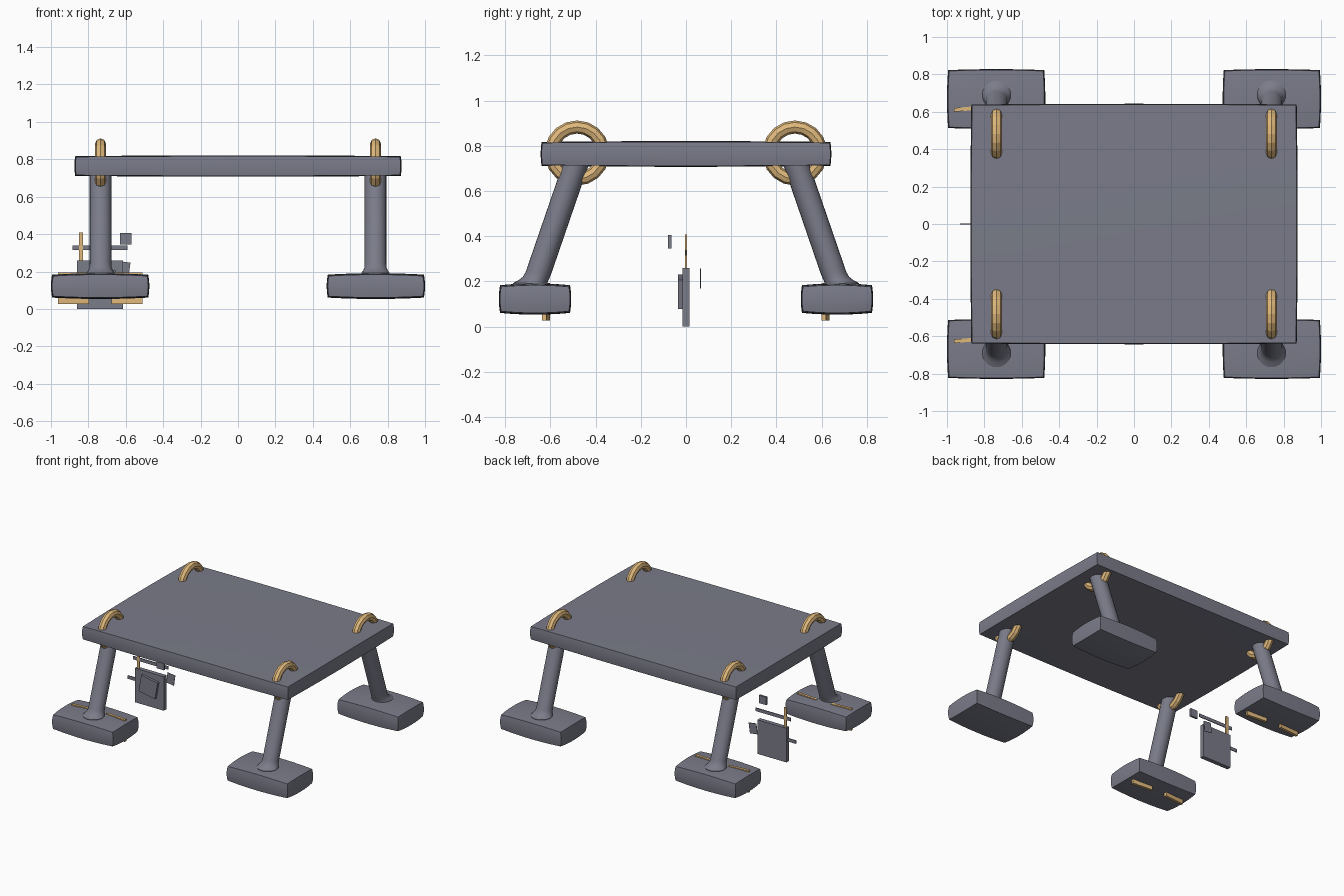
import bpy, bmesh, math
from mathutils import Matrix, Vector

if "Cube" in bpy.data.objects:
    bpy.data.objects.remove(bpy.data.objects["Cube"])


def material(name, rgb):
    m = bpy.data.materials.new(name)
    m.diffuse_color = (*rgb, 1)
    m.use_nodes = True
    m.node_tree.nodes["Principled BSDF"].inputs["Base Color"].default_value = m.diffuse_color
    return m


gold = material("gold", (0.74, 0.48, 0.20))
slate = material("slate", (0.195, 0.20, 0.25))


def finish(bm, name, mat=slate, smooth=False):
    bmesh.ops.recalc_face_normals(bm, faces=bm.faces)
    me = bpy.data.meshes.new(name)
    bm.to_mesh(me)
    bm.free()
    ob = bpy.data.objects.new(name, me)
    bpy.context.collection.objects.link(ob)
    me.materials.append(mat)
    if smooth:
        bpy.ops.object.select_all(action='DESELECT')
        ob.select_set(True)
        bpy.context.view_layer.objects.active = ob
        bpy.ops.object.shade_smooth_by_angle(angle=math.radians(35))
    return ob


def box(name, lo, hi, mat=slate, rot=None):
    lo, hi = Vector(lo), Vector(hi)
    bm = bmesh.new()
    bmesh.ops.create_cube(bm, size=1)
    m = Matrix.Translation((lo + hi) / 2)
    if rot:
        m = m @ Matrix.Rotation(math.radians(rot[1]), 4, rot[0])
    bm.transform(m @ Matrix.Diagonal((*(hi - lo), 1)))
    return finish(bm, name, mat)


def bulged_box(name, centre, half, bulge):
    """Box whose faces swell slightly towards the middle."""
    bm = bmesh.new()
    bmesh.ops.create_cube(bm, size=2)
    bmesh.ops.subdivide_edges(bm, edges=bm.edges[:], cuts=5, use_grid_fill=True)
    for v in bm.verts:
        p = v.co.copy()
        for i in range(3):
            b, c = p[(i + 1) % 3], p[(i + 2) % 3]
            swell = bulge[i] * (1 - (b * b + c * c) / 2)
            v.co[i] = centre[i] + p[i] * (half[i] - bulge[i] + swell)
    return finish(bm, name, smooth=True)


def leg(name, x, sy):
    # slanted column that flares out onto the foot: (z, y, radius)
    rings = [(0.74, 0.48, 0.058), (0.24, 0.652, 0.058), (0.22, 0.662, 0.060),
             (0.205, 0.675, 0.066), (0.192, 0.69, 0.076), (0.15, 0.69, 0.076)]
    n = 24
    bm = bmesh.new()
    loops = []
    for z, y, r in rings:
        loops.append([bm.verts.new((x + r * math.cos(a), sy * y + r * math.sin(a), z))
                      for a in (2 * math.pi * k / n for k in range(n))])
    for a, b in zip(loops, loops[1:]):
        for k in range(n):
            j = (k + 1) % n
            bm.faces.new((a[k], a[j], b[j], b[k]))
    bm.faces.new(loops[0])
    bm.faces.new(loops[-1])
    finish(bm, name, smooth=True)


def ring(name, x, y):
    # faceted ring standing in the y-z plane
    bpy.ops.mesh.primitive_torus_add(
        major_segments=18, minor_segments=8, major_radius=0.115, minor_radius=0.029,
        location=(x, y, 0.768), rotation=(0, math.pi / 2, 0))
    ob = bpy.context.object
    ob.name = name
    ob.data.materials.append(gold)


# table top
bulged_box("table_top", (0, 0, 0.764), (0.875, 0.643, 0.057), (0.010, 0.008, 0.008))

# legs, feet and corner rings
for sx, side in ((-1, "left"), (1, "right")):
    for sy, end in ((-1, "front"), (1, "back")):
        tag = f"{end}_{side}"
        leg(f"{tag}_leg", sx * 0.735, sy)
        bulged_box(f"{tag}_foot", (sx * 0.737, sy * 0.668, 0.122),
                   (0.263, 0.160, 0.069), (0.012, 0.010, 0.015))
        ring(f"{tag}_ring", sx * 0.735, sy * 0.482)

# gold slats driven through the left feet
for y, end in ((-0.62, "front"), (0.617, "back")):
    for x, tilt in ((-0.88, 5), (-0.593, -5)):
        box(f"{end}_foot_slat", (x - 0.083, y - 0.01, 0.027),
            (x + 0.083, y + 0.01, 0.194), gold, ('Z', tilt))

# small gadget between the left legs
box("gadget_body", (-0.86, -0.016, 0.0), (-0.615, 0.016, 0.26))
box("gadget_front_plate", (-0.805, -0.035, 0.09), (-0.665, -0.014, 0.22), slate, ('Y', 10))
box("gadget_side_arm", (-0.93, -0.003, 0.155), (-0.80, 0.003, 0.18))
box("gadget_crossbar", (-0.885, -0.003, 0.315), (-0.59, 0.003, 0.34))
box("gadget_post", (-0.851, -0.005, 0.25), (-0.829, 0.005, 0.408), gold)
box("gadget_block", (-0.632, -0.08, 0.345), (-0.57, -0.065, 0.405))
box("gadget_flap", (-0.645, 0.063, 0.172), (-0.58, 0.066, 0.252), slate, ('Y', 8))
